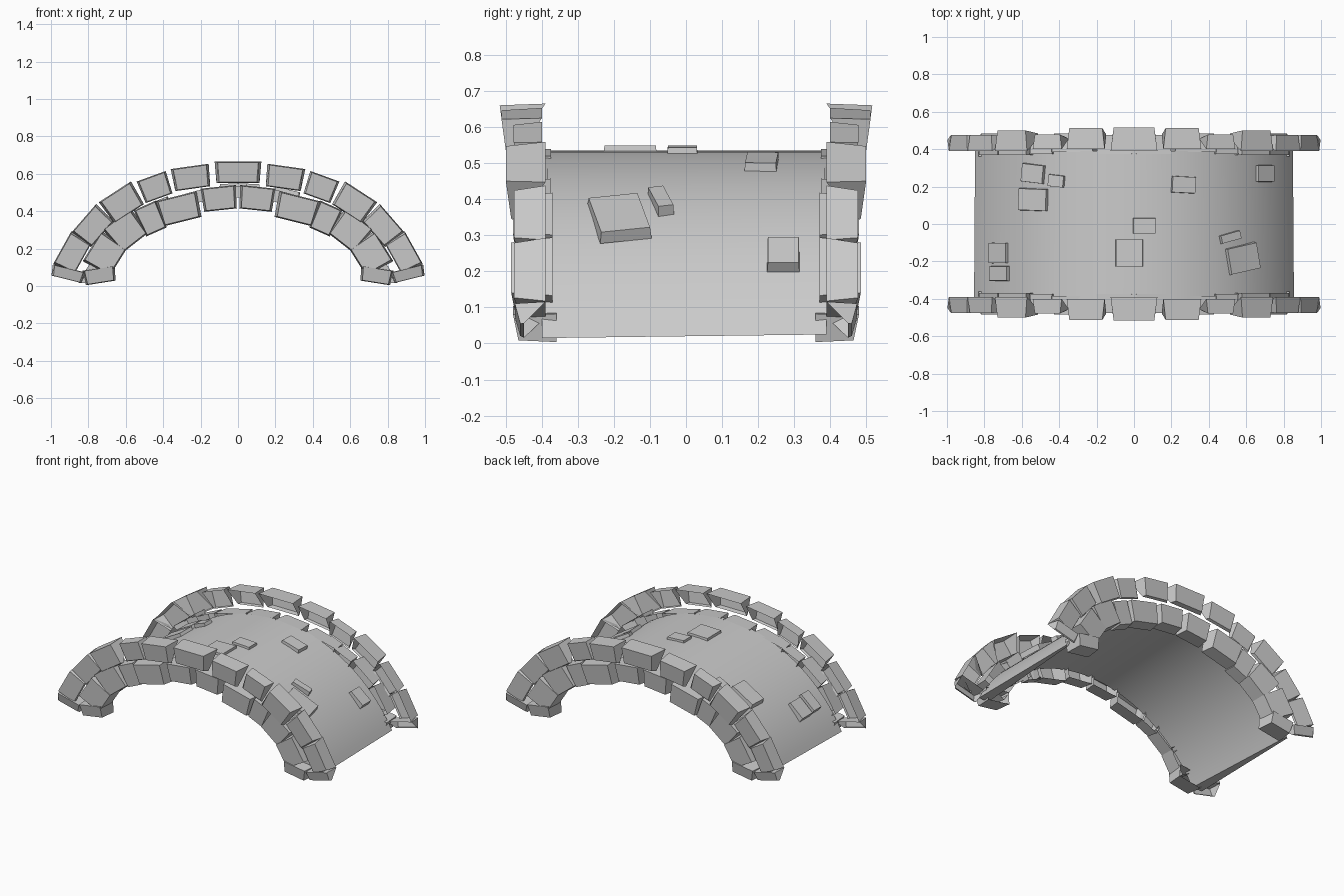
import bpy, bmesh
from math import sin, cos, asin, sqrt, radians
from mathutils import Vector, Matrix

if "Cube" in bpy.data.objects:
    bpy.data.objects.remove(bpy.data.objects["Cube"])

R, CZ = 0.963, -0.428      # deck arc radius and centre height
ENDS_TOP_FACE = [(0, 1, 3, 2), (4, 6, 7, 5), (2, 3, 7, 6), (1, 5, 7, 3)]
BOTTOM, INNER = (0, 2, 6, 4), (0, 4, 5, 1)


def make(name, verts, faces):
    me = bpy.data.meshes.new(name)
    me.from_pydata(verts, [], faces)
    bm = bmesh.new()
    bm.from_mesh(me)
    bmesh.ops.recalc_face_normals(bm, faces=bm.faces)
    bm.to_mesh(me)
    bm.free()
    ob = bpy.data.objects.new(name, me)
    bpy.context.collection.objects.link(ob)
    return ob


# arched deck: shell that thins towards the back
def arc(r, y, zb, n=48):
    a = asin(sqrt(r * r - (zb - CZ) ** 2) / r)
    return [(r * sin(-a + 2 * a * i / n), y, CZ + r * cos(-a + 2 * a * i / n)) for i in range(n + 1)]


n = 49
rings = [arc(R, -0.40, 0.015), arc(R, 0.39, 0.025), arc(0.95, 0.39, 0.025), arc(0.90, -0.40, 0.015)]
verts = [p for r in rings for p in r]
faces = []
for k in range(4):
    k2 = (k + 1) % 4
    faces += [(k * n + i, k * n + i + 1, k2 * n + i + 1, k2 * n + i) for i in range(n - 1)]
faces += [tuple(k * n for k in range(4)), tuple(k * n + n - 1 for k in range(4))]
deck = make("arched_deck", verts, faces)
bpy.context.view_layer.objects.active = deck
deck.select_set(True)
bpy.ops.object.shade_smooth_by_angle(angle=radians(30))
deck.select_set(False)


# edge stone: tapered towards its outer face, open on the deck side
def stone(name, x, z, w, h, ang, y_in, y_out, undercut, sx, sy):
    rot = Matrix.Rotation(radians(ang), 3, 'Y')
    vs = []
    for ix in (-1, 1):
        for iy in (0, 1):
            for iz in (-1, 1):
                t = 0.87 if iy else 1.0
                wedge = 1.0 if iz > 0 else 0.92
                y = (y_out - (0.015 if iz < 0 else 0)) if iy else (y_in + (undercut if iz < 0 else 0))
                p = rot @ Vector((ix * w / 2 * t * wedge, 0, iz * h / 2 * (0.92 if iy else 1)))
                vs.append((sx * (x + p.x), sy * y, z + p.z))
    make(name, vs, ENDS_TOP_FACE + [BOTTOM])


# x, z, width, height, tilt, inner y, outer y
upper = [(0, .608, .25, .115, 0, .39, .517), (.25, .58, .205, .12, 8, .40, .512),
         (.443, .528, .165, .125, 20, .40, .478), (.62, .445, .205, .14, 33, .39, .50),
         (.775, .32, .20, .13, 49, .39, .477), (.885, .175, .20, .125, 61, .39, .477),
         (.91, .065, .18, .06, -14, .39, .475)]
lower = [(.10, .468, .19, .125, 6, .375, .475), (.315, .412, .23, .14, 14, .385, .485),
         (.467, .36, .13, .155, 24, .375, .465), (.60, .295, .19, .165, 38, .37, .48),
         (.71, .17, .19, .165, 58, .37, .485), (.74, .056, .175, .08, 9, .36, .48)]
for sy, side in ((-1, "front"), (1, "back")):
    for label, row, cut in (("parapet_stone", upper, .08), ("arch_stone", lower, 0)):
        for s in row:
            for sx in ((1, -1) if s[0] else (1,)):
                stone(side + "_" + label, *s, min(cut, (s[6] - s[5]) * .7), sx, sy)

# loose paving slabs lying on the deck: x, y, length, width, yaw
slabs = [(-.54, .27, .12, .10, -6), (-.54, .13, .155, .12, -2), (-.415, .23, .085, .065, -6),
         (.265, .21, .13, .09, -3), (.055, -.01, .125, .085, 0), (-.025, -.155, .15, .15, 0),
         (.70, .27, .09, .09, 0), (.515, -.07, .11, .045, 14), (.583, -.185, .165, .145, 11),
         (-.725, -.155, .095, .11, 0), (-.72, -.265, .10, .08, 0)]
for x, y, l, w, yaw in slabs:
    th = asin(x / R)
    m = Matrix.Rotation(th * .85, 3, 'Y') @ Matrix.Rotation(radians(yaw), 3, 'Z')
    c = Vector((R * sin(th), y, CZ + R * cos(th) + .025 * abs(x)))
    vs = [c + m @ Vector((ix * l / cos(th * .85) / 2 * t, iy * w / 2 * t, z))
          for ix in (-1, 1) for iy in (-1, 1) for z, t in ((-.022, 1), (.012, .95))]
    make("paving_slab", vs, ENDS_TOP_FACE + [INNER])
